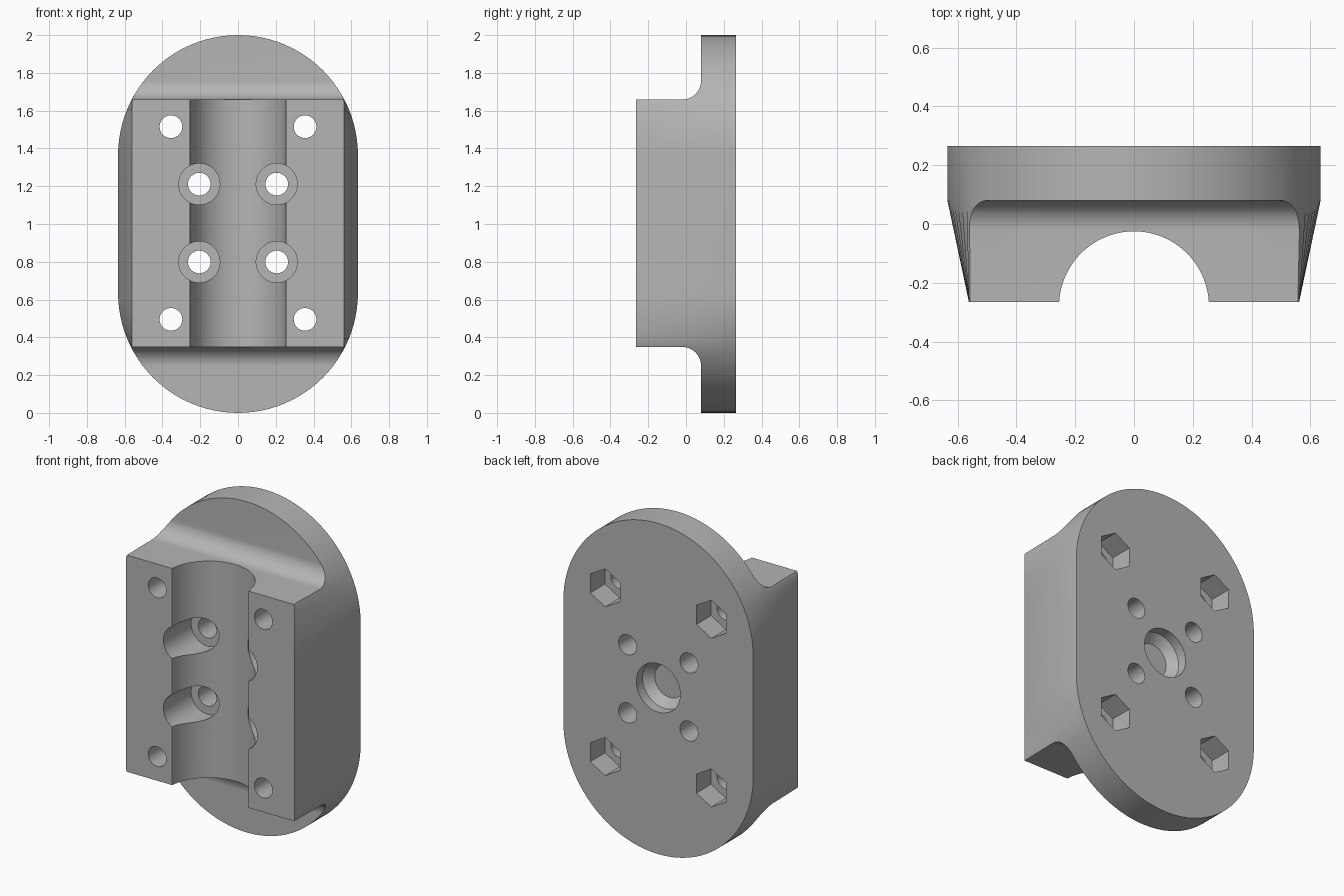
import bpy
import bmesh
from math import cos, sin, pi, radians

cube = bpy.data.objects.get("Cube")
if cube:
    bpy.data.objects.remove(cube, do_unlink=True)

FRONT, STEP, BACK = -0.265, 0.08, 0.265
MID_Z = 1.0

grey = bpy.data.materials.new("plain grey")
grey.use_nodes = True
grey.diffuse_color = (0.46, 0.46, 0.46, 1)
grey.node_tree.nodes["Principled BSDF"].inputs["Base Color"].default_value = grey.diffuse_color


def loft(name, rings):
    """Closed solid skinned through rings that share one vertex count."""
    bm = bmesh.new()
    loops = [[bm.verts.new(p) for p in ring] for ring in rings]
    n = len(loops[0])
    bm.faces.new(loops[0])
    bm.faces.new(loops[-1])
    for a, b in zip(loops, loops[1:]):
        for i in range(n):
            j = (i + 1) % n
            bm.faces.new((a[i], a[j], b[j], b[i]))
    bmesh.ops.recalc_face_normals(bm, faces=bm.faces)
    mesh = bpy.data.meshes.new(name)
    bm.to_mesh(mesh)
    bm.free()
    mesh.materials.append(grey)
    obj = bpy.data.objects.new(name, mesh)
    bpy.context.collection.objects.link(obj)
    return obj


def bore(name, x, z, sections, sides=48):
    """Round or hexagonal cutter along y; sections are (y, radius)."""
    turn = [2 * pi * i / sides + pi / 2 for i in range(sides)]
    return loft(name, [[(x + r * cos(t), y, z + r * sin(t)) for t in turn]
                       for y, r in sections])


def combine(target, tool, operation):
    mod = target.modifiers.new(tool.name, "BOOLEAN")
    mod.object = tool
    mod.operation = operation
    mod.solver = "EXACT"
    bpy.context.view_layer.objects.active = target
    bpy.ops.object.modifier_apply(modifier=mod.name)
    bpy.data.objects.remove(tool, do_unlink=True)


# Rounded back plate, tapering at the sides into the clamp block
R, STRAIGHT, HALF_FRONT, ARC = 0.635, 0.365, 0.562, 48
outline = []
for side in (1, -1):
    for i in range(ARC + 1):
        a = pi * i / ARC
        outline.append((side * R * cos(a), MID_Z + side * (STRAIGHT + R * sin(a))))
narrow = [(max(-HALF_FRONT, min(HALF_FRONT, x)), z) for x, z in outline]
bracket = loft("clamp_bracket", [
    [(x, BACK, z) for x, z in outline],
    [(x, STEP, z) for x, z in outline],
    [(x, FRONT, z) for x, z in narrow]])

# Side profile: block ends blend into the plate with a fillet
FILLET, HALF_BLOCK = 0.1, 0.655
upper = [(0.4, 1.2), (STEP, 1.2)]
for i in range(13):
    a = -pi / 2 * i / 12
    upper.append((STEP - FILLET + FILLET * cos(a), HALF_BLOCK + FILLET + FILLET * sin(a)))
upper.append((-0.4, HALF_BLOCK))
profile = upper + [(y, -z) for y, z in reversed(upper)]
combine(bracket, loft("side_profile", [
    [(x, y, 1.004 + z) for y, z in profile] for x in (-0.8, 0.8)]), "INTERSECT")

# Semicircular groove for the rod
combine(bracket, loft("rod_groove", [
    [(0.255 * cos(2 * pi * i / 96), -0.28 + 0.255 * sin(2 * pi * i / 96), z)
     for i in range(96)] for z in (0.2, 1.8)]), "DIFFERENCE")

for sx in (-1, 1):
    for sz in (-1, 1):
        # Corner bolt holes with hexagonal nut pockets in the back
        x, z = sx * 0.355, 1.005 + sz * 0.51
        combine(bracket, bore("bolt_hole", x, z, [(-0.4, 0.06), (0.4, 0.06)]), "DIFFERENCE")
        combine(bracket, bore("nut_pocket", x, z, [(BACK - 0.14, 0.115), (0.4, 0.115)], 6),
                "DIFFERENCE")
        # Inner screw holes, counterbored from the groove
        x, z = sx * 0.205, 1.005 + sz * 0.206
        combine(bracket, bore("screw_hole", x, z, [(-0.4, 0.06), (0.4, 0.06)]), "DIFFERENCE")
        combine(bracket, bore("screw_recess", x, z, [(-0.4, 0.109), (0.0, 0.109)]),
                "DIFFERENCE")

# Blind central socket in the back with a conical bottom
combine(bracket, bore("centre_socket", 0, 1.005, [
    (BACK - 0.11, 0.1), (BACK - 0.06, 0.147), (0.4, 0.147)]), "DIFFERENCE")

bpy.ops.object.select_all(action="DESELECT")
bracket.select_set(True)
bpy.context.view_layer.objects.active = bracket
bpy.ops.object.shade_smooth_by_angle(angle=radians(30))
